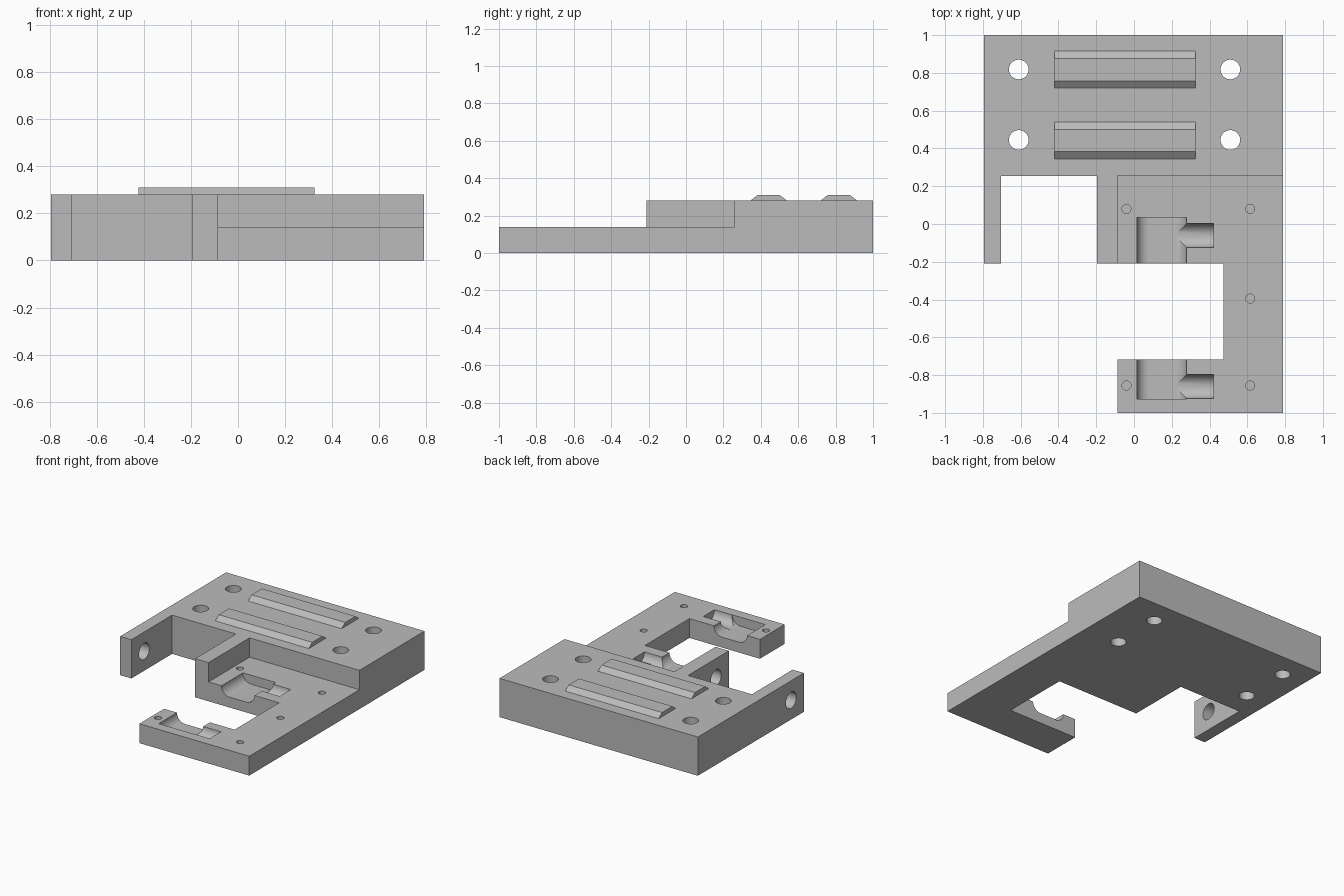
import bpy, bmesh
from math import pi, cos, sin
from mathutils import Vector

if "Cube" in bpy.data.objects:
    bpy.data.objects.remove(bpy.data.objects["Cube"], do_unlink=True)

grey = bpy.data.materials.new("plain_grey")
grey.use_nodes = True
colour = (0.5, 0.5, 0.5, 1)
grey.diffuse_color = colour
grey.node_tree.nodes["Principled BSDF"].inputs["Base Color"].default_value = colour

# Directions in which a flat profile (u, v) is extruded
AXES = {
    "x": lambda u, v, w: (w, u, v),
    "y": lambda u, v, w: (u, w, v),
    "z": lambda u, v, w: (u, v, w),
}


def prism(name, profile, axis, start, end):
    """Extrude a closed profile along an axis."""
    bm = bmesh.new()
    verts = [bm.verts.new(AXES[axis](u, v, start)) for u, v in profile]
    face = bm.faces.new(verts)
    new = bmesh.ops.extrude_face_region(bm, geom=[face], use_keep_orig=True)["geom"]
    shift = Vector(AXES[axis](0, 0, end - start))
    bmesh.ops.translate(bm, vec=shift, verts=[g for g in new if isinstance(g, bmesh.types.BMVert)])
    bmesh.ops.recalc_face_normals(bm, faces=bm.faces)
    mesh = bpy.data.meshes.new(name)
    bm.to_mesh(mesh)
    bm.free()
    mesh.materials.append(grey)
    obj = bpy.data.objects.new(name, mesh)
    bpy.context.scene.collection.objects.link(obj)
    return obj


def arc(u, v, r, a, b, n):
    return [(u + r * cos(a + (b - a) * i / n), v + r * sin(a + (b - a) * i / n)) for i in range(n + 1)]


def circle(u, v, r, n=48):
    return arc(u, v, r, 0, 2 * pi, n)[:-1]


def trough(centre, half, r, rim, top):
    """Slot profile with rounded lower corners, open at the top."""
    left = arc(centre - half + r, rim, r, pi, 1.5 * pi, 16)
    right = arc(centre + half - r, rim, r, 1.5 * pi, 2 * pi, 16)
    if half - r < 0.001:
        right = right[1:]
    return [(centre - half, top)] + left + right + [(centre + half, top)]


def cut(body, cutter):
    mod = body.modifiers.new("cut", "BOOLEAN")
    mod.operation = "DIFFERENCE"
    mod.solver = "EXACT"
    mod.object = cutter
    bpy.context.view_layer.objects.active = body
    bpy.ops.object.modifier_apply(modifier=mod.name)
    bpy.data.objects.remove(cutter, do_unlink=True)


TOP, STEP = 0.28, 0.14

# Plate outline with two arms, a bay between them and a hooked front deck
outline = [(-0.795, 1), (-0.795, -0.21), (-0.705, -0.21), (-0.705, 0.255),
           (-0.195, 0.255), (-0.195, -0.21), (0.475, -0.21), (0.475, -0.718),
           (-0.088, -0.718), (-0.088, -1), (0.79, -1), (0.79, 1)]
body = prism("base_plate", outline, "z", 0, TOP)

# Lower the front deck
deck = [(-0.088, -1.1), (0.9, -1.1), (0.9, 0.258), (-0.088, 0.258)]
cut(body, prism("deck_cutter", deck, "z", STEP, 0.5))

# Bolt holes through the rear block
for x in (-0.61, 0.51):
    for y in (0.445, 0.818):
        cut(body, prism("bolt_cutter", circle(x, y, 0.052), "z", -0.1, 0.5))

# Blind screw holes in the deck
for x, y in ((-0.04, 0.08), (0.615, 0.08), (0.615, -0.395), (-0.04, -0.855), (0.615, -0.855)):
    cut(body, prism("screw_cutter", circle(x, y, 0.024, 32), "z", 0.04, 0.3))

# Axle hole across both arms
for start, end in ((-0.9, -0.6), (-0.3, -0.088)):
    cut(body, prism("axle_cutter", circle(-0.064, STEP, 0.059), "x", start, end))

# Rounded motor cradles, each with a shaft groove to its side
for y0, y1, shaft in ((-0.3, 0.035, -0.061), (-0.926, -0.6, -0.86)):
    cut(body, prism("cradle_cutter", trough(0.147, 0.132, 0.065, STEP, 0.3), "y", y0, y1))
    cut(body, prism("groove_cutter", trough(shaft, 0.064, 0.064, STEP, 0.3), "x", 0.15, 0.42))

# Bevelled ridges on top of the rear block
parts = [body]
for name, y in (("front_ridge", 0.442), ("rear_ridge", 0.817)):
    ridge = [(y - 0.098, TOP), (y + 0.098, TOP), (y + 0.059, 0.31), (y - 0.059, 0.31)]
    parts.append(prism(name, ridge, "x", -0.422, 0.325))

# Smooth the round walls, keep the edges sharp
bpy.context.view_layer.update()
for obj in parts:
    obj.select_set(True)
bpy.context.view_layer.objects.active = body
bpy.ops.object.shade_smooth_by_angle(angle=pi / 6)
